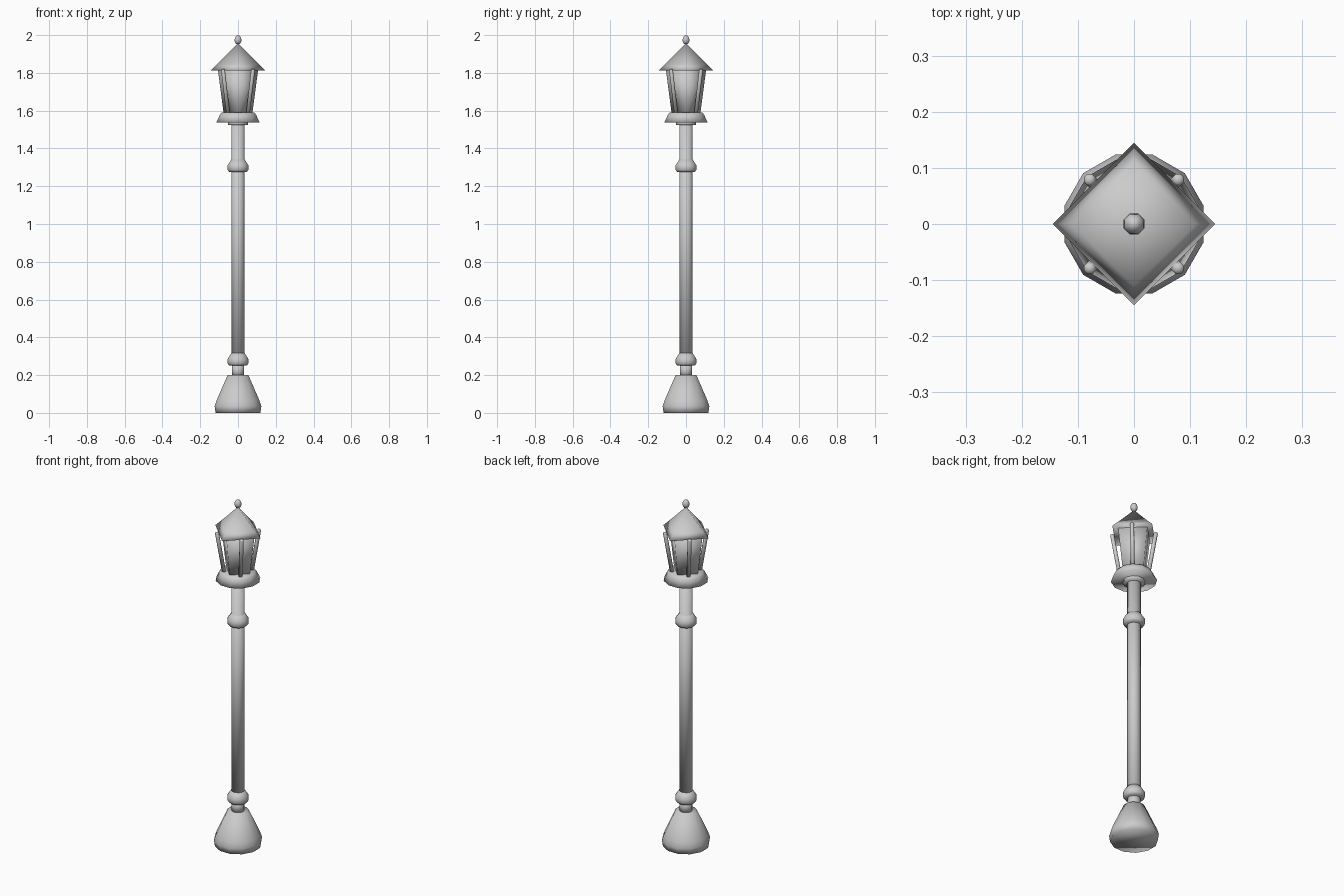
import bpy, bmesh, math
from mathutils import Vector

cube = bpy.data.objects.get("Cube")
if cube:
    bpy.data.objects.remove(cube, do_unlink=True)

grey = bpy.data.materials.new("light grey metal")
grey.use_nodes = True
colour = (0.6, 0.6, 0.6, 1)
grey.diffuse_color = colour
grey.node_tree.nodes["Principled BSDF"].inputs["Base Color"].default_value = colour


def finish(bm, name):
    bmesh.ops.recalc_face_normals(bm, faces=bm.faces)
    for f in bm.faces:
        f.smooth = True
    mesh = bpy.data.meshes.new(name)
    bm.to_mesh(mesh)
    bm.free()
    mesh.materials.append(grey)
    ob = bpy.data.objects.new(name, mesh)
    bpy.context.collection.objects.link(ob)
    return ob


def lathe(name, profile, sides=12, turn=None):
    """Closed solid of rings (radius, height); a zero radius makes a tip."""
    turn = math.pi / sides if turn is None else turn
    bm = bmesh.new()
    rings = []
    for r, z in profile:
        if r == 0:
            rings.append([bm.verts.new((0, 0, z))])
            continue
        angles = [turn + math.tau * i / sides for i in range(sides)]
        rings.append([bm.verts.new((r * math.cos(a), r * math.sin(a), z)) for a in angles])
    for low, high in zip(rings, rings[1:]):
        for i in range(sides):
            j = (i + 1) % sides
            if len(low) == 1:
                bm.faces.new((low[0], high[j], high[i]))
            elif len(high) == 1:
                bm.faces.new((low[i], low[j], high[0]))
            else:
                bm.faces.new((low[i], low[j], high[j], high[i]))
    if len(rings[0]) > 1:
        bm.faces.new(rings[0][::-1])
    if len(rings[-1]) > 1:
        bm.faces.new(rings[-1])
    return finish(bm, name)


# Flared foot, neck and pole
lathe("base", [(0.123, 0), (0.128, 0.035), (0.118, 0.065), (0.057, 0.2)])
lathe("neck", [(0.034, 0.19), (0.034, 0.26)])
lathe("pole", [(0.035, 0.25), (0.035, 1.54)])

# Ring mouldings on the pole
for name, z in (("lower_ring", 0.25), ("upper_ring", 1.275)):
    lathe(name, [(0.048, z), (0.057, z + 0.012), (0.057, z + 0.035), (0.037, z + 0.066)])

# Lantern tray
lathe("tray_collar", [(0.056, 1.523), (0.056, 1.545)])
lathe("tray", [(0.119, 1.538), (0.099, 1.578), (0.09, 1.59)])

# Square lantern body and roof, corners on the axes
lathe("lantern_body", [(0.076, 1.585), (0.107, 1.82)], 4, 0)
lathe("roof", [(0.145, 1.813), (0.11, 1.846), (0, 1.958)], 4, 0)

# Finial
lathe("finial", [(0, 1.95), (0.012, 1.955), (0.02, 1.97), (0.018, 1.983),
                 (0.011, 1.995), (0, 2.0)], 8)

# Four leaning bars with rounded tops
for sx, side in ((1, "left"), (-1, "right")):
    for sy, end in ((1, "back"), (-1, "front")):
        foot = Vector((0.052 * sx, 0.052 * sy, 1.58))
        top = Vector((0.08 * sx, 0.08 * sy, 1.82))
        axis = top - foot
        h = axis.length
        bar = lathe(f"{end}_{side}_bar",
                    [(0.011, 0), (0.011, h - 0.007), (0.008, h - 0.002), (0, h)], 8)
        bar.location = foot
        bar.rotation_mode = 'QUATERNION'
        bar.rotation_quaternion = axis.to_track_quat('Z', 'Y')
